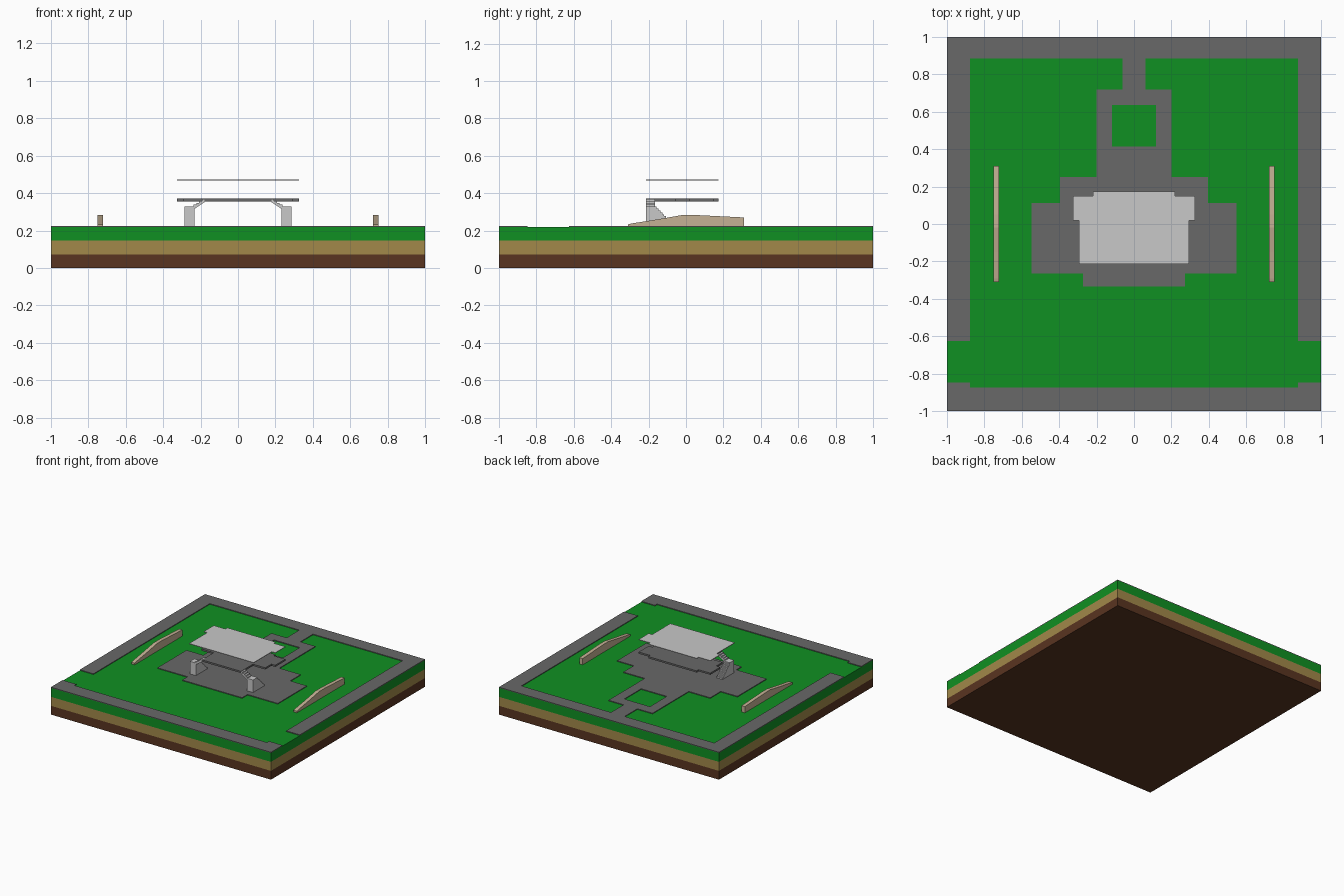
import bpy
import bmesh
from mathutils import Vector

default = bpy.data.objects.get("Cube")
if default:
    bpy.data.objects.remove(default, do_unlink=True)


def material(name, rgb):
    mat = bpy.data.materials.new(name)
    mat.use_nodes = True
    mat.diffuse_color = (*rgb, 1)
    bsdf = next(n for n in mat.node_tree.nodes if n.type == "BSDF_PRINCIPLED")
    bsdf.inputs["Base Color"].default_value = (*rgb, 1)
    return mat


grass = material("grass green", (0.005, 0.28, 0.016))
sand = material("sandy tan", (0.36, 0.25, 0.067))
soil = material("soil brown", (0.10, 0.035, 0.015))
stone = material("paving grey", (0.138, 0.138, 0.138))
concrete = material("light grey", (0.58, 0.58, 0.58))
beige = material("wall beige", (0.56, 0.44, 0.30))


def prism(name, points, sweep, mat, mirror=False):
    """Extrude a flat outline along a vector, optionally mirrored in x."""
    bm = bmesh.new()
    face = bm.faces.new([bm.verts.new(p) for p in points])
    new = bmesh.ops.extrude_face_region(bm, geom=[face], use_keep_orig=True)["geom"]
    verts = [g for g in new if isinstance(g, bmesh.types.BMVert)]
    bmesh.ops.translate(bm, verts=verts, vec=Vector(sweep))
    bmesh.ops.recalc_face_normals(bm, faces=bm.faces)
    mesh = bpy.data.meshes.new(name)
    bm.to_mesh(mesh)
    bm.free()
    mesh.materials.append(mat)
    obj = bpy.data.objects.new(name, mesh)
    bpy.context.collection.objects.link(obj)
    if mirror:
        obj.modifiers.new("Mirror", "MIRROR").use_axis[0] = True
    return obj


def plan(name, outline, low, high, mat, mirror=True):
    """Slab from a plan outline; half outlines are mirrored."""
    return prism(name, [(x, y, low) for x, y in outline], (0, 0, high - low), mat, mirror)


def rect(x0, x1, y0, y1):
    return [(x0, y0), (x1, y0), (x1, y1), (x0, y1)]


# Ground layers
GROUND, PAVED = 0.219, 0.225
square = rect(-1, 1, -1, 1)
plan("soil_layer", square, 0, 0.072, soil, False)
plan("sand_layer", square, 0.072, 0.146, sand, False)
plan("grass_layer", square, 0.146, GROUND, grass, False)

# Paving: perimeter path joined to the stepped plaza, with a lawn opening
plaza = [(0, 1), (1, 1), (1, -0.625), (0.876, -0.625), (0.876, 0.885),
         (0.062, 0.885), (0.062, 0.72), (0.2, 0.72), (0.2, 0.25),
         (0.395, 0.25), (0.395, 0.113), (0.547, 0.113), (0.547, -0.265),
         (0.272, -0.265), (0.272, -0.335), (0, -0.335), (0, 0.415),
         (0.117, 0.415), (0.117, 0.635), (0, 0.635)]
plan("plaza_paving", plaza, GROUND, PAVED, stone)
front = [(0, -1), (1, -1), (1, -0.848), (0.876, -0.848), (0.876, -0.875), (0, -0.875)]
plan("front_paving", front, GROUND, PAVED, stone)

# Side walls with a sloping top
wall = [(-0.31, GROUND), (-0.31, 0.233), (-0.29, 0.238), (-0.15, 0.26),
        (-0.02, 0.283), (0.05, 0.283), (0.31, 0.27), (0.31, GROUND)]
prism("side_walls", [(0.722, y, z) for y, z in wall], (0.03, 0, 0), beige, True)

# Upper floor with cut-outs over the stairs, and the floating roof slab
back = [(0.325, 0.02), (0.325, 0.15), (0.22, 0.15), (0.22, 0.175), (0, 0.175)]
floor = [(0, -0.215), (0.178, -0.215), (0.178, -0.06), (0.29, -0.06), (0.29, 0.02)]
plan("upper_floor", floor + back, 0.356, 0.37, stone)
plan("roof_slab", [(0, -0.215), (0.293, -0.215), (0.293, 0.02)] + back, 0.468, 0.473, concrete)

# Lower stair flights: stacked slabs climbing towards the front
STEPS = 10
rise = (0.328 - PAVED) / STEPS
for i in range(STEPS):
    z = PAVED + i * rise
    plan(f"lower_step_{i + 1}", rect(0.232, 0.287, -0.215, -0.065 - i * rise),
         z, z + rise, concrete)

# Upper stair flights: turning inwards to the floor, with a sloping underside
LANDING, TOP, COUNT = 0.328, 0.368, 4
run, lift = 0.06 / COUNT, (TOP - LANDING) / COUNT
profile = [(0.178, 0.352), (0.238, 0.312)]
for i in range(COUNT):
    x = 0.238 - i * run
    profile += [(x, LANDING + (i + 1) * lift), (x - run, LANDING + (i + 1) * lift)]
prism("upper_stairs", [(x, -0.215, z) for x, z in profile], (0, 0.05, 0), concrete, True)
